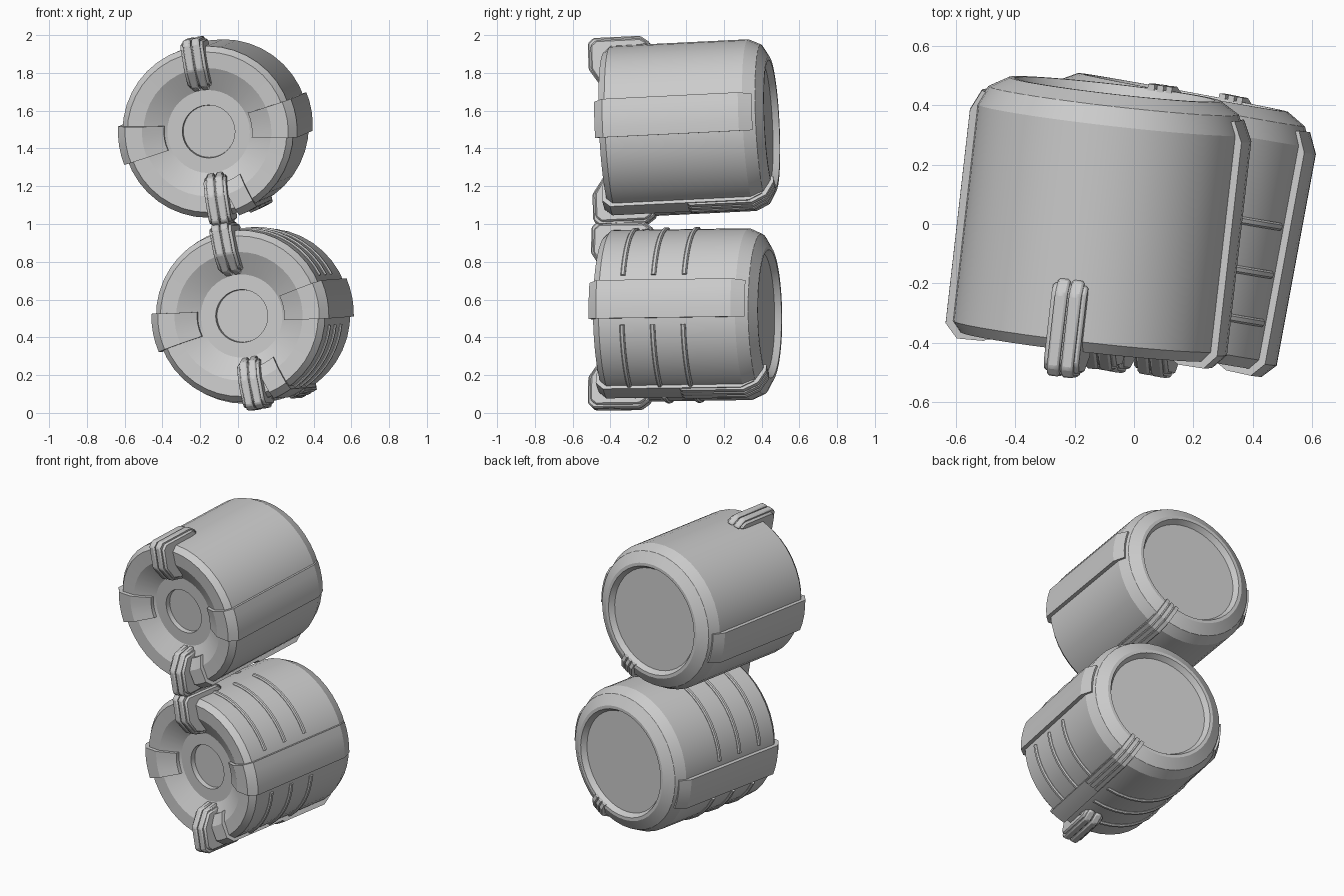
import bpy, bmesh
from math import sin, cos, radians, pi
from mathutils import Matrix, Vector

if "Cube" in bpy.data.objects:
    bpy.data.objects.remove(bpy.data.objects["Cube"])


def finish(name, bm, mat, bevel=0):
    bmesh.ops.recalc_face_normals(bm, faces=bm.faces)
    me = bpy.data.meshes.new(name)
    bm.to_mesh(me)
    bm.free()
    ob = bpy.data.objects.new(name, me)
    bpy.context.collection.objects.link(ob)
    ob.matrix_world = mat
    bpy.context.view_layer.objects.active = ob
    for o in bpy.context.selected_objects:
        o.select_set(False)
    ob.select_set(True)
    bpy.ops.object.shade_smooth_by_angle(angle=radians(22))
    if bevel:
        m = ob.modifiers.new("edge_bevel", 'BEVEL')
        m.width, m.segments = bevel, 1
    return ob


def lathe(name, profile, mat, n=40):
    """Revolve (radius, depth) points about the local y axis."""
    bm = bmesh.new()
    rings = [[bm.verts.new((r * cos(2 * pi * i / n), t, r * sin(2 * pi * i / n)))
              for i in range(n)] for r, t in profile]
    for a, b in zip(rings, rings[1:]):
        for i in range(n):
            j = (i + 1) % n
            bm.faces.new((a[i], a[j], b[j], b[i]))
    bm.faces.new(rings[0])
    bm.faces.new(rings[-1])
    return finish(name, bm, mat)


def sweep(name, poly, steps, place, mat, bevel=0):
    """Closed (radius, depth) polygon carried through steps, capped at both ends."""
    bm = bmesh.new()
    rows = [[bm.verts.new(place(r, t, s)) for r, t in poly] for s in steps]
    k = len(poly)
    for a, b in zip(rows, rows[1:]):
        for i in range(k):
            j = (i + 1) % k
            bm.faces.new((a[i], a[j], b[j], b[i]))
    bm.faces.new(rows[0])
    bm.faces.new(rows[-1])
    return finish(name, bm, mat, bevel)


def strap(name, poly, angle, half_width, mat, n=4, shift=0):
    """Raised band hugging the barrel; half_width is a function of radius."""
    def place(r, t, s):
        a = radians(angle) + (shift + s * half_width(r)) / r
        return Vector((r * cos(a), t, r * sin(a)))
    return sweep(name, poly, [-1 + 2 * i / n for i in range(n + 1)], place, mat)


def bar(name, poly, angle, x0, x1, mat, bevel):
    """Straight extrusion at a given clock angle."""
    a = radians(angle)
    def place(r, t, s):
        return Vector((r * cos(a) - s * sin(a), t, r * sin(a) + s * cos(a)))
    return sweep(name, poly, [x0, x1], place, mat, bevel)


def rib(name, t, a0, a1, mat):
    poly = [(.445, t - .013), (.458, t - .013), (.466, t - .007),
            (.466, t + .007), (.458, t + .013), (.445, t + .013)]
    steps = [radians(a0 + (a1 - a0) * i / 9) for i in range(10)]
    return sweep(name, poly, steps, lambda r, t, a: Vector((r * cos(a), t, r * sin(a))), mat)


# Profiles, as (radius, depth along barrel)
BODY = [(.138, -.33), (.14, -.36), (.22, -.36), (.34, -.425), (.425, -.43), (.455, -.395),
        (.455, .34), (.425, .405), (.36, .443), (.34, .443), (.32, .41)]
STRAP = [(.235, -.39), (.345, -.45), (.435, -.452), (.478, -.405), (.478, .32), (.445, .39),
         (.42, .38), (.43, .3), (.43, -.38), (.34, -.41), (.235, -.35)]
LOWER_STRAP = [(.28, -.415), (.345, -.45), (.435, -.452), (.472, -.41), (.472, .33),
               (.435, .40), (.42, .38), (.43, .3), (.43, -.38), (.34, -.41), (.28, -.375)]
RIDGE = [(.44, .0), (.47, .0), (.483, .015), (.483, .345), (.443, .42), (.37, .46),
         (.335, .458), (.335, .43), (.41, .39), (.44, .33)]


def handle_profile(d):
    return [(.45, -.19 - d), (.465, -.19 - d), (.502 - d, -.24), (.502 - d, -.49 + d),
            (.475 - d, -.52 + d), (.335, -.52 + d), (.24 + d, -.455), (.22 + d, -.36),
            (.33, -.40), (.42, -.40)]


def barrel(tag, centre, yaw, pitch, roll, ribs):
    mat = (Matrix.Translation(centre) @ Matrix.Rotation(radians(-yaw), 4, 'Z')
           @ Matrix.Rotation(radians(pitch), 4, 'X') @ Matrix.Rotation(radians(-roll), 4, 'Y'))
    # main shell with dished front, hub recess and rear recess
    lathe(tag + "_barrel", BODY, mat)
    # side straps
    for side, ang in (("right", 0), ("left", 180)):
        strap(f"{tag}_{side}_strap", STRAP, ang, lambda r: .03 + .155 * r, mat)
    # hooked handles with two raised bars
    for side, ang in (("top", 90), ("bottom", 270)):
        bar(f"{tag}_{side}_handle", handle_profile(.016), ang, -.06, .06, mat, .008)
        for k in (-1, 1):
            bar(f"{tag}_{side}_handle_bar", handle_profile(0), ang,
                k * .024 - .021, k * .024 + .021, mat, .008)
    # lower strap carrying three ridges over the rear edge
    strap(tag + "_lower_strap", LOWER_STRAP, 288, lambda r: .052, mat)
    for k in (-1, 0, 1):
        strap(tag + "_lower_ridge", RIDGE, 288, lambda r: .012, mat, 1, k * .034)
    # thin hoops in four quadrants
    if ribs:
        for t in (-.27, -.105, .06):
            for a0, a1 in ((17, 82), (98, 163), (197, 278), (290, 343)):
                rib(tag + "_hoop", t, a0, a1, mat)


barrel("upper", (-.115, .015, 1.507), 6.5, 2.8, 9, False)
barrel("lower", (.085, .008, .518), 10.5, .8, 11, True)
